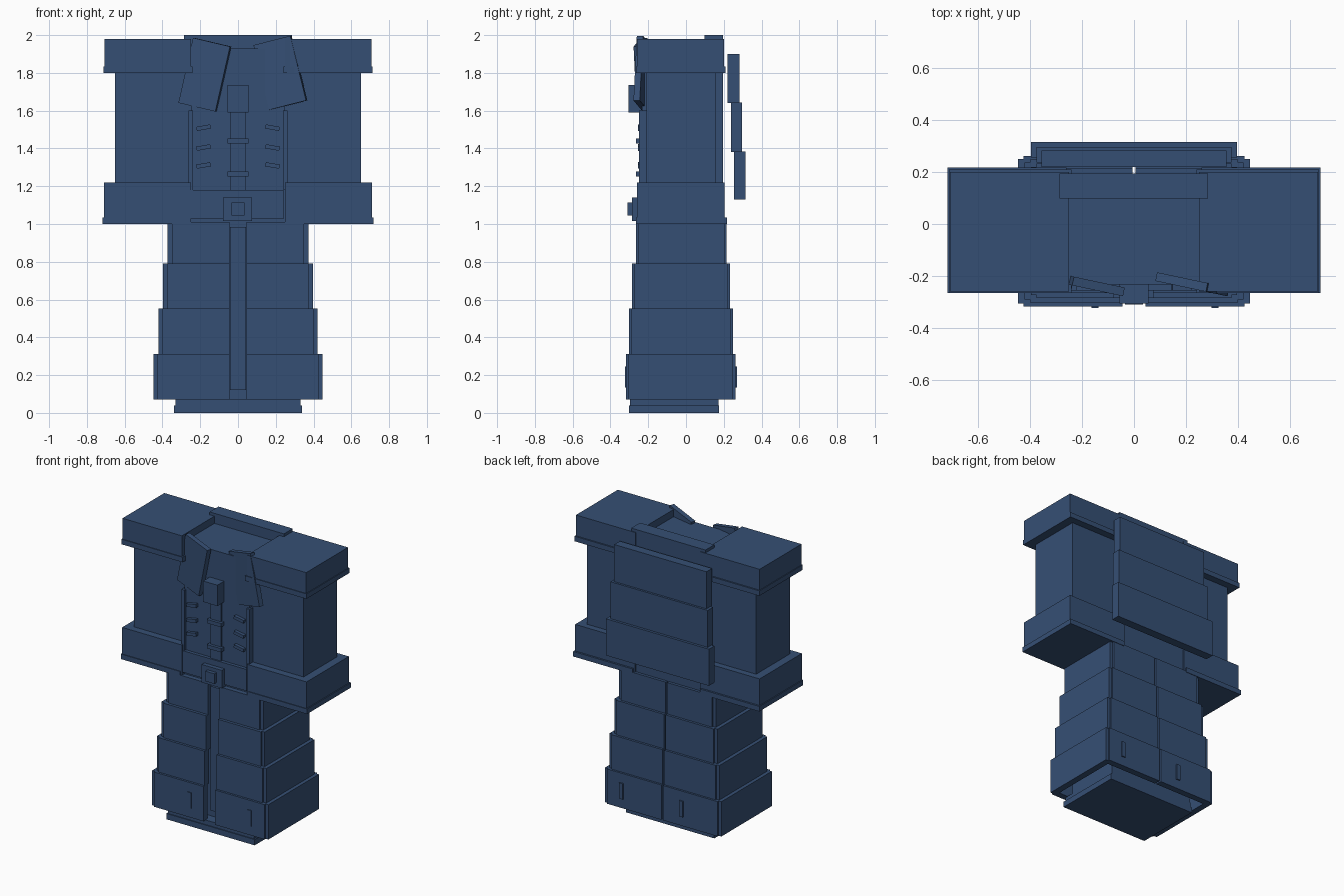
import bpy, bmesh, math
from mathutils import Matrix

if "Cube" in bpy.data.objects:
    bpy.data.objects.remove(bpy.data.objects["Cube"])

navy = bpy.data.materials.new("navy cloth")
navy.use_nodes = True
COLOUR = (0.036, 0.078, 0.175, 1)
navy.diffuse_color = COLOUR
bsdf = navy.node_tree.nodes["Principled BSDF"]
bsdf.inputs["Base Color"].default_value = COLOUR
bsdf.inputs["Roughness"].default_value = 0.8


def box(name, x, y, z, roll=0, yaw=0):
    """Box from (min, max) ranges, turned about its own centre (degrees)."""
    size = [b - a for a, b in (x, y, z)]
    centre = [(a + b) / 2 for a, b in (x, y, z)]
    bm = bmesh.new()
    bmesh.ops.create_cube(bm, size=1, matrix=Matrix.Diagonal((*size, 1)))
    me = bpy.data.meshes.new(name)
    bm.to_mesh(me)
    bm.free()
    me.materials.append(navy)
    ob = bpy.data.objects.new(name, me)
    ob.location = centre
    ob.rotation_euler = (0, math.radians(roll), math.radians(yaw))
    bpy.context.collection.objects.link(ob)
    return ob


def pair(name, x, y, z, roll=0):
    """The same box on both sides of the body."""
    box("left_" + name, x, y, z, roll)
    box("right_" + name, (-x[1], -x[0]), y, z, -roll)


# Torso and sleeves
box("torso", (-0.25, 0.25), (-0.232, 0.195), (1.0, 1.93))
pair("shoulder", (0.25, 0.707), (-0.26, 0.2), (1.8, 1.98))
pair("shoulder_trim", (0.24, 0.712), (-0.265, 0.21), (1.8, 1.835))
pair("sleeve", (0.245, 0.652), (-0.21, 0.16), (1.2, 1.82))
pair("cuff", (0.25, 0.71), (-0.26, 0.205), (1.0, 1.22))
pair("cuff_trim", (0.26, 0.717), (-0.265, 0.218), (1.0, 1.035))

# Chest details
box("placket", (-0.04, 0.04), (-0.245, -0.22), (1.15, 1.62))
box("neck_knot", (-0.055, 0.055), (-0.305, -0.22), (1.59, 1.735))
for i, z in enumerate((1.265, 1.44)):
    box(f"placket_bar_{i}", (-0.055, 0.055), (-0.265, -0.22), (z - 0.013, z + 0.013))
pair("chest_edge", (0.238, 0.262), (-0.248, -0.2), (1.18, 1.6))
for i, z in enumerate((1.31, 1.405, 1.51)):
    pair(f"chest_rib_{i}", (0.145, 0.22), (-0.255, -0.22), (z - 0.011, z + 0.011), 10)

# Belt and buckle
box("belt_panel", (-0.248, 0.243), (-0.255, -0.22), (1.03, 1.18))
box("buckle", (-0.08, 0.075), (-0.285, -0.24), (1.015, 1.14))
box("buckle_centre", (-0.035, 0.035), (-0.31, -0.28), (1.045, 1.115))

# Collar
box("collar_back", (-0.287, 0.285), (0.098, 0.195), (1.85, 2.0))
box("right_collar_flap", (-0.278, -0.073), (-0.249, -0.215), (1.614, 1.967), 13, -12)
box("left_collar_flap", (0.122, 0.327), (-0.249, -0.215), (1.624, 1.977), -14, -12)

# Overlapping back plates, widening downwards
for i, (w, y0, y1, z0, z1) in enumerate((
        (0.355, 0.22, 0.282, 1.64, 1.90),
        (0.375, 0.237, 0.297, 1.38, 1.642),
        (0.397, 0.255, 0.315, 1.13, 1.385))):
    box(f"back_plate_{i}", (-w, w), (y0, y1), (z0, z1))

# Skirt: inner core, front strip and stepped base
box("skirt_core", (-0.33, 0.33), (-0.225, 0.17), (0.04, 1.005))
box("front_strip", (-0.042, 0.042), (-0.245, -0.2), (0.12, 0.985))
box("base", (-0.34, 0.34), (-0.302, 0.175), (0.0, 0.04))
box("base_step", (-0.33, 0.33), (-0.296, 0.172), (0.03, 0.072))

# Skirt tiers, each an open shell of plates
T = 0.045
for i, (w, y0, y1, z0, z1) in enumerate((
        (0.372, -0.265, 0.215, 0.79, 1.01),
        (0.397, -0.285, 0.232, 0.55, 0.792),
        (0.422, -0.302, 0.248, 0.31, 0.552),
        (0.447, -0.317, 0.262, 0.07, 0.312))):
    pair(f"skirt_front_{i}", (0.045, w - 0.022), (y0, y0 + T), (z0, z1))
    pair(f"skirt_back_{i}", (0.006, w - 0.022), (y1 - T, y1), (z0, z1))
    pair(f"skirt_side_{i}", (w - T, w), (y0 + 0.012, y1 - 0.012), (z0, z1))

# Hem tabs, front and back
for side, y in (("front", (-0.323, -0.3)), ("back", (0.25, 0.27))):
    for i, x in enumerate((-0.15, 0.312)):
        box(f"{side}_hem_tab_{i}", (x - 0.014, x + 0.014), y, (0.135, 0.245))
